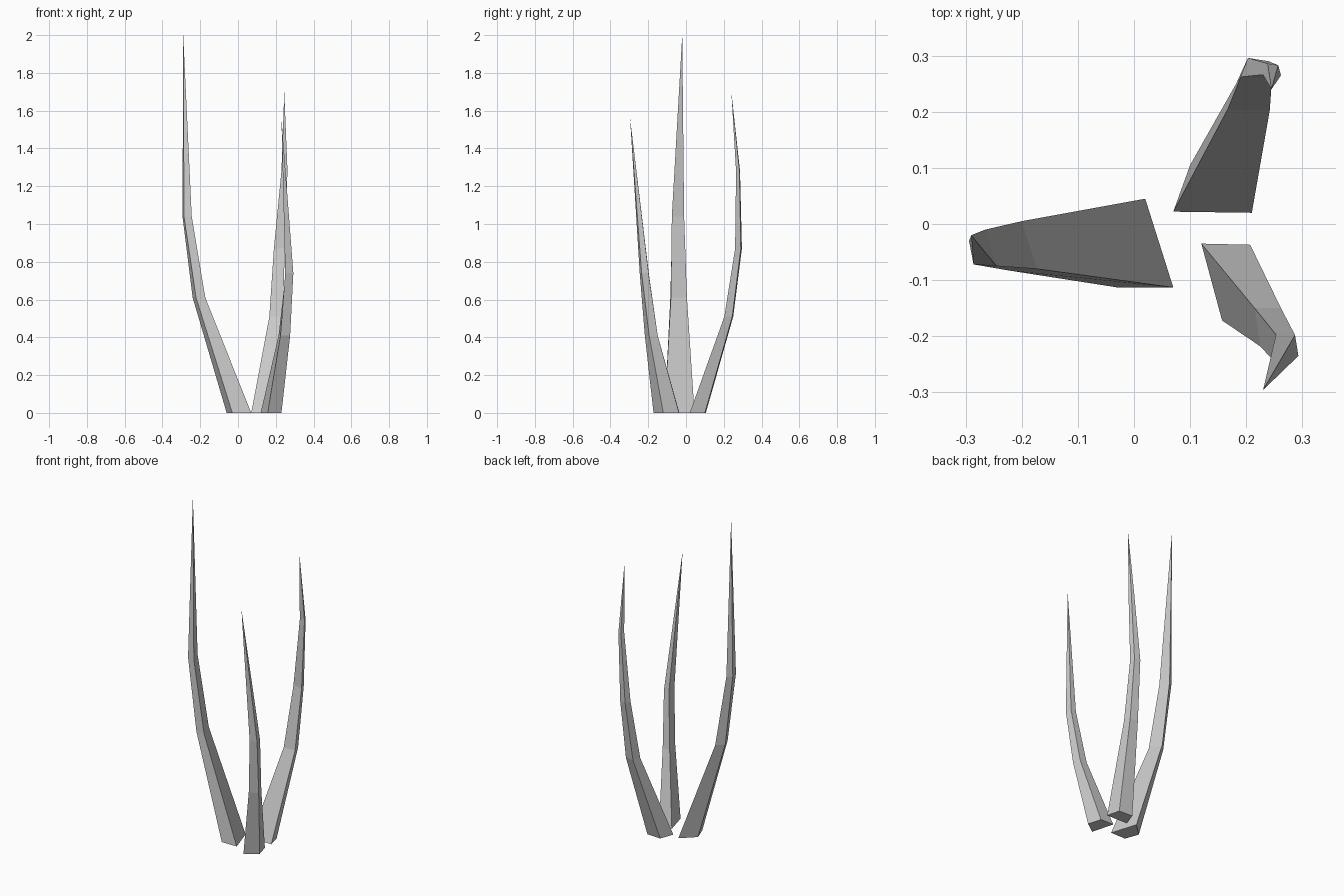
import bpy
import bmesh

if "Cube" in bpy.data.objects:
    bpy.data.objects.remove(bpy.data.objects["Cube"], do_unlink=True)

grey = bpy.data.materials.new("plain_grey")
grey.use_nodes = True
colour = (0.6, 0.6, 0.6, 1)
grey.diffuse_color = colour
grey.node_tree.nodes["Principled BSDF"].inputs["Base Color"].default_value = colour


def blade(name, rings, tip):
    """Loft four-sided rings (height, corners) up to a single point."""
    bm = bmesh.new()
    loops = [[bm.verts.new((x, y, z)) for x, y in pts] for z, pts in rings]
    bm.faces.new(loops[0])
    for low, high in zip(loops, loops[1:]):
        for i in range(4):
            j = (i + 1) % 4
            bm.faces.new((low[i], low[j], high[j], high[i]))
    point = bm.verts.new(tip)
    for i in range(4):
        bm.faces.new((loops[-1][i], loops[-1][(i + 1) % 4], point))
    bmesh.ops.recalc_face_normals(bm, faces=bm.faces)
    mesh = bpy.data.meshes.new(name)
    bm.to_mesh(mesh)
    bm.free()
    mesh.materials.append(grey)
    bpy.context.collection.objects.link(bpy.data.objects.new(name, mesh))


# Tall blade leaning to -x
blade("tall_blade", [
    (0, [(0.02, 0.045), (0.07, -0.113), (-0.03, -0.113), (-0.06, -0.03)]),
    (0.61, [(-0.2, 0.005), (-0.173, -0.08), (-0.222, -0.083), (-0.24, -0.035)]),
    (1.04, [(-0.265, -0.01), (-0.245, -0.075), (-0.286, -0.072), (-0.294, -0.03)]),
], (-0.29, -0.02, 2))

# Short blade at the front
blade("front_blade", [
    (0, [(0.12, -0.035), (0.207, -0.037), (0.23, -0.12), (0.157, -0.172)]),
    (0.41, [(0.215, -0.15), (0.262, -0.15), (0.276, -0.195), (0.225, -0.218)]),
    (0.74, [(0.253, -0.197), (0.287, -0.198), (0.293, -0.235), (0.25, -0.245)]),
], (0.23, -0.296, 1.56))

# Middle-height blade at the back, with one extra bend
blade("back_blade", [
    (0, [(0.07, 0.022), (0.21, 0.02), (0.19, 0.1), (0.1, 0.105)]),
    (0.51, [(0.166, 0.203), (0.242, 0.203), (0.233, 0.245), (0.182, 0.25)]),
    (0.87, [(0.19, 0.262), (0.246, 0.26), (0.24, 0.29), (0.203, 0.296)]),
    (1.28, [(0.23, 0.266), (0.262, 0.265), (0.257, 0.283), (0.238, 0.286)]),
], (0.245, 0.24, 1.7))
